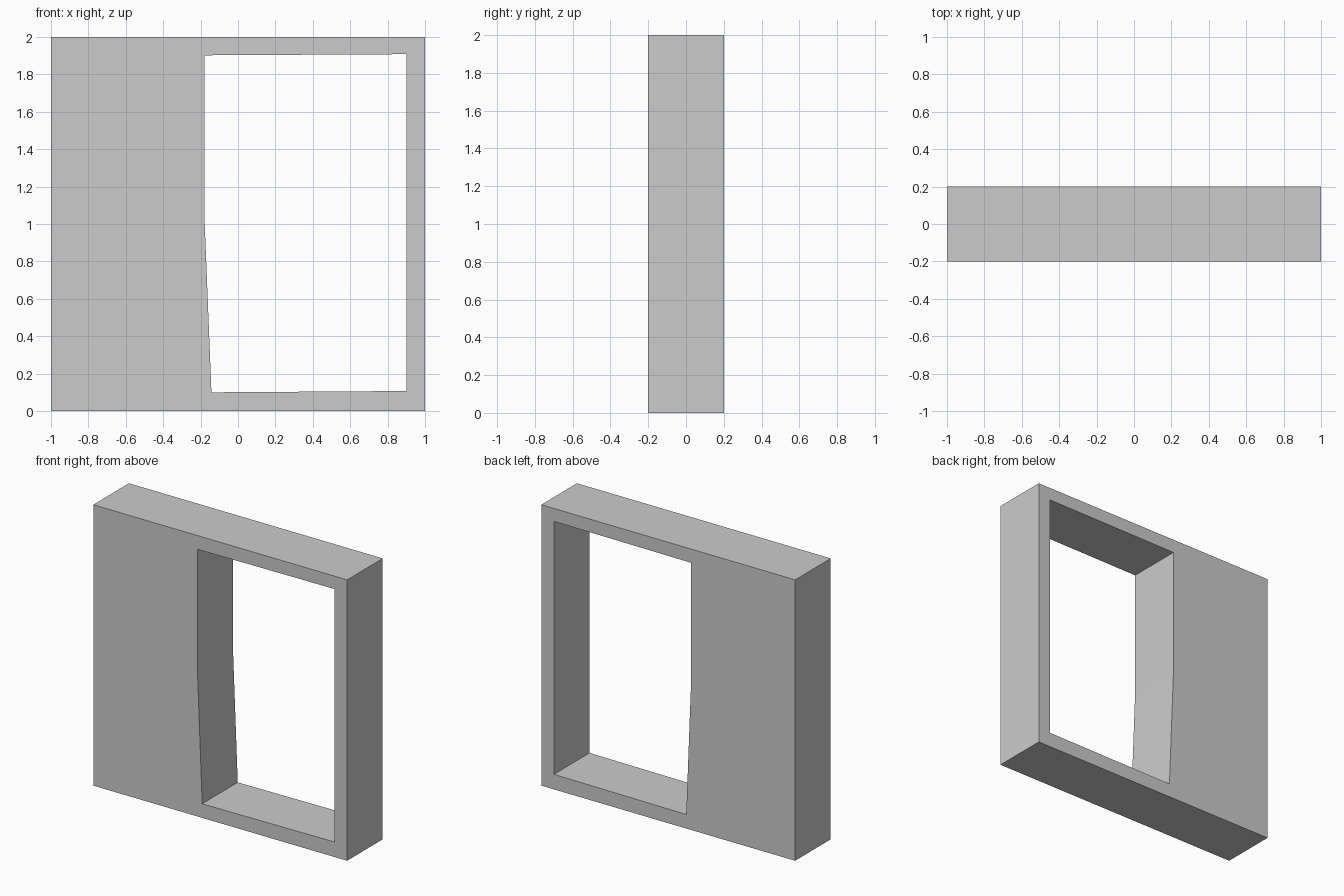
import bpy, bmesh

if "Cube" in bpy.data.objects:
    bpy.data.objects.remove(bpy.data.objects["Cube"])

FRONT, BACK = -0.2, 0.2

# Profiles in the x-z plane, both starting at the bottom left, counter-clockwise
outer = [(-1, 0), (1, 0), (1, 2), (-1, 2), (-1, 1)]
opening = [(-0.142, 0.1), (0.9, 0.107), (0.9, 1.908), (-0.178, 1.902), (-0.178, 1.0)]

bm = bmesh.new()


def ring(points, y):
    return [bm.verts.new((x, y, z)) for x, z in points]


def bridge(a, b):
    n = len(a)
    for i in range(n):
        j = (i + 1) % n
        bm.faces.new((a[i], a[j], b[j], b[i]))


# Four loops bridged into a closed frame: front, opening, back, outside
loops = [ring(outer, FRONT), ring(opening, FRONT), ring(opening, BACK), ring(outer, BACK)]
for i in range(4):
    bridge(loops[i], loops[(i + 1) % 4])
bmesh.ops.recalc_face_normals(bm, faces=bm.faces)

# Wall panel with window opening
mesh = bpy.data.meshes.new("wall_frame")
bm.to_mesh(mesh)
bm.free()
wall = bpy.data.objects.new("wall_frame", mesh)
bpy.context.collection.objects.link(wall)
